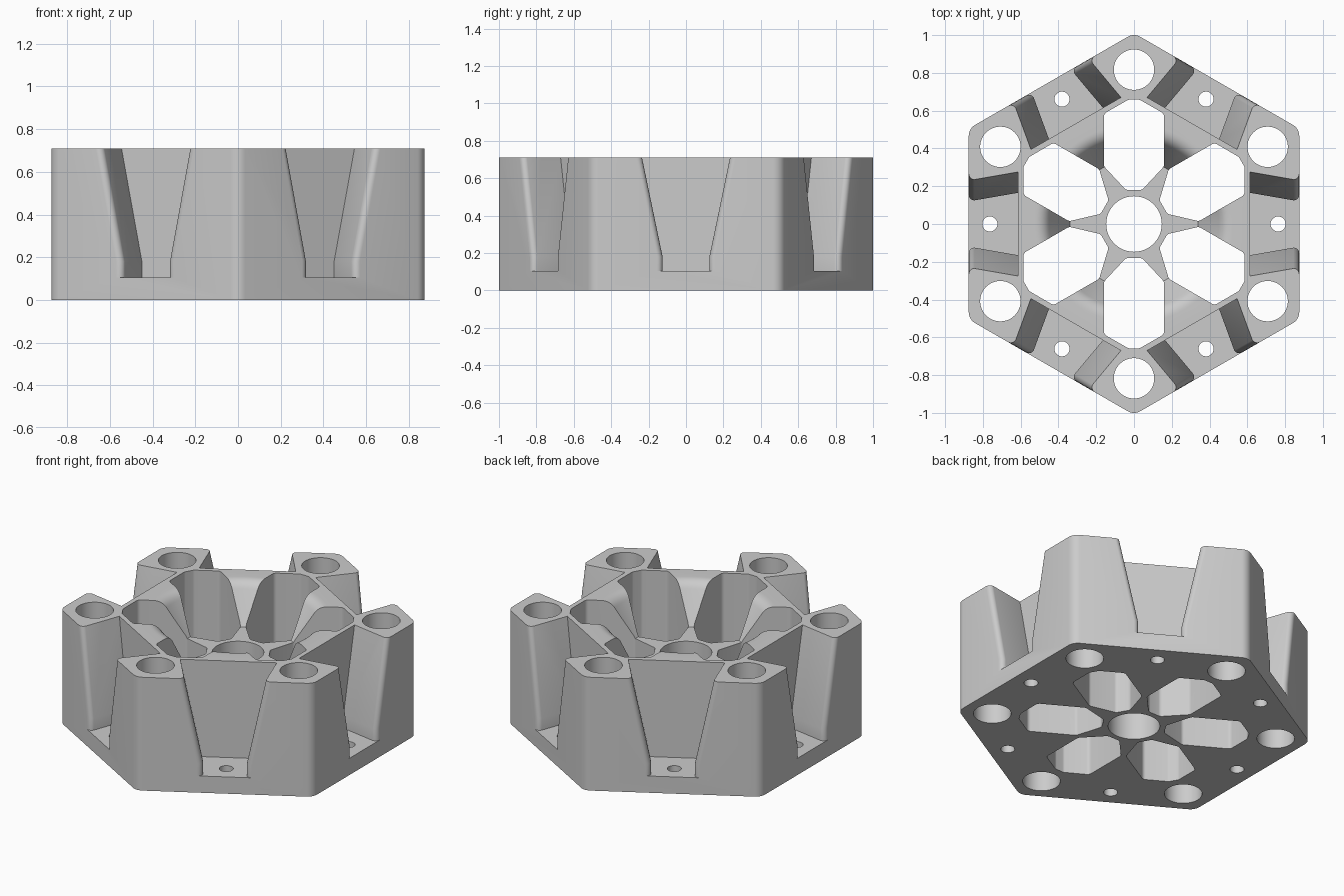
import bpy, bmesh, math
from mathutils import Matrix, Vector

if "Cube" in bpy.data.objects:
    bpy.data.objects.remove(bpy.data.objects["Cube"], do_unlink=True)

HEIGHT = 0.71
APOTHEM = 0.875

grey = bpy.data.materials.new("light_grey")
grey.use_nodes = True
grey.diffuse_color = (0.6, 0.6, 0.6, 1)
grey.node_tree.nodes["Principled BSDF"].inputs["Base Color"].default_value = (0.6, 0.6, 0.6, 1)


def rounded(points, radius, steps=6):
    """Fillet every corner of a 2D polygon."""
    out = []
    for i, p in enumerate(points):
        p = Vector(p)
        a = (Vector(points[i - 1]) - p).normalized()
        b = (Vector(points[(i + 1) % len(points)]) - p).normalized()
        half = a.angle(b) / 2
        centre = p + (a + b).normalized() * radius / math.sin(half)
        start = p + a * radius / math.tan(half) - centre
        end = p + b * radius / math.tan(half) - centre
        sweep = start.angle_signed(end)
        for k in range(steps + 1):
            t = -sweep * k / steps
            out.append(centre + Matrix.Rotation(t, 2) @ start)
    return out


def loft(name, sections, turn=0.0):
    """Closed solid through a stack of (z, outline) sections."""
    bm = bmesh.new()
    rings = [[bm.verts.new((p[0], p[1], z)) for p in outline] for z, outline in sections]
    for low, high in zip(rings, rings[1:]):
        for i in range(len(low)):
            j = (i + 1) % len(low)
            bm.faces.new((low[i], low[j], high[j], high[i]))
    bm.faces.new(rings[0][::-1])
    bm.faces.new(rings[-1])
    bmesh.ops.recalc_face_normals(bm, faces=bm.faces)
    bm.transform(Matrix.Rotation(turn, 4, 'Z'))
    mesh = bpy.data.meshes.new(name)
    bm.to_mesh(mesh)
    bm.free()
    obj = bpy.data.objects.new(name, mesh)
    bpy.context.collection.objects.link(obj)
    mesh.materials.append(grey)
    return obj


def circle(radius, x=0.0, sides=48):
    return [(x + radius * math.cos(math.tau * k / sides),
             radius * math.sin(math.tau * k / sides)) for k in range(sides)]


def through(name, outline, turn=0.0):
    return loft(name, [(-0.1, outline), (HEIGHT + 0.1, outline)], turn)


def slot_section(w):
    """Dovetail slot outline with flared, filleted mouth."""
    r = 0.03
    side = [(0.615, w + 0.04)]
    for k in range(7):
        t = math.pi / 2 * k / 6
        side.append((APOTHEM - r + r * math.sin(t), w + r - r * math.cos(t)))
    side.append((0.95, w + r))
    return side + [(x, -y) for x, y in reversed(side)]


# Hexagonal body with rounded vertical corners
corner = APOTHEM / math.cos(math.pi / 6)
hexagon = [(corner * math.cos(math.radians(30 + 60 * k)),
            corner * math.sin(math.radians(30 + 60 * k))) for k in range(6)]
outline = rounded(hexagon, 0.067, 8)
body = loft("hexagonal_body", [(0, outline), (HEIGHT, outline)])

# Central bowl: flat floor, conical wall, rolled rim
FLOOR, foot, rim, roll = 0.48, 0.34, 0.475, 0.05
slope = Vector((rim - foot, HEIGHT - FLOOR)).normalized()
edge = Vector((rim, HEIGHT))
p0, p2 = edge - slope * roll, edge + Vector((roll, 0))
profile = [(foot, FLOOR)]
for k in range(9):
    t = k / 8
    profile.append(tuple(p0 * (1 - t) ** 2 + edge * 2 * t * (1 - t) + p2 * t * t))
profile.append((p2.x, HEIGHT + 0.1))
cutters = [loft("bowl_cutter", [(z, circle(r, sides=96)) for r, z in profile]),
           through("centre_bore_cutter", circle(0.147))]

# Window outline, pointing along +x
half = [(0.18, 0.042), (0.305, 0.159), (0.584, 0.159), (0.658, 0.03)]
window = rounded(([(x, -y) for x, y in half] + half[::-1]), 0.028, 5)

for k in range(6):
    face, vertex = math.radians(60 * k), math.radians(60 * k + 30)
    cutters.append(through("window_cutter", window, vertex))
    cutters.append(through("corner_bore_cutter", circle(0.107, 0.817), vertex))
    cutters.append(through("bolt_hole_cutter", circle(0.04, 0.763, 32), face))
    levels = [(0.105, 0.125), (0.18, 0.125), (HEIGHT + 0.09, 0.254)]
    cutters.append(loft("slot_cutter", [(z, slot_section(w)) for z, w in levels], face))

# Carve the body
bpy.ops.object.select_all(action='DESELECT')
bpy.context.view_layer.objects.active = body
body.select_set(True)
for cutter in cutters:
    cutter.hide_render = True
    mod = body.modifiers.new("cut", 'BOOLEAN')
    mod.operation = 'DIFFERENCE'
    mod.solver = 'EXACT'
    mod.object = cutter
    bpy.ops.object.modifier_apply(modifier=mod.name)
    bpy.data.objects.remove(cutter, do_unlink=True)

bpy.ops.object.shade_smooth_by_angle(angle=math.radians(25))
